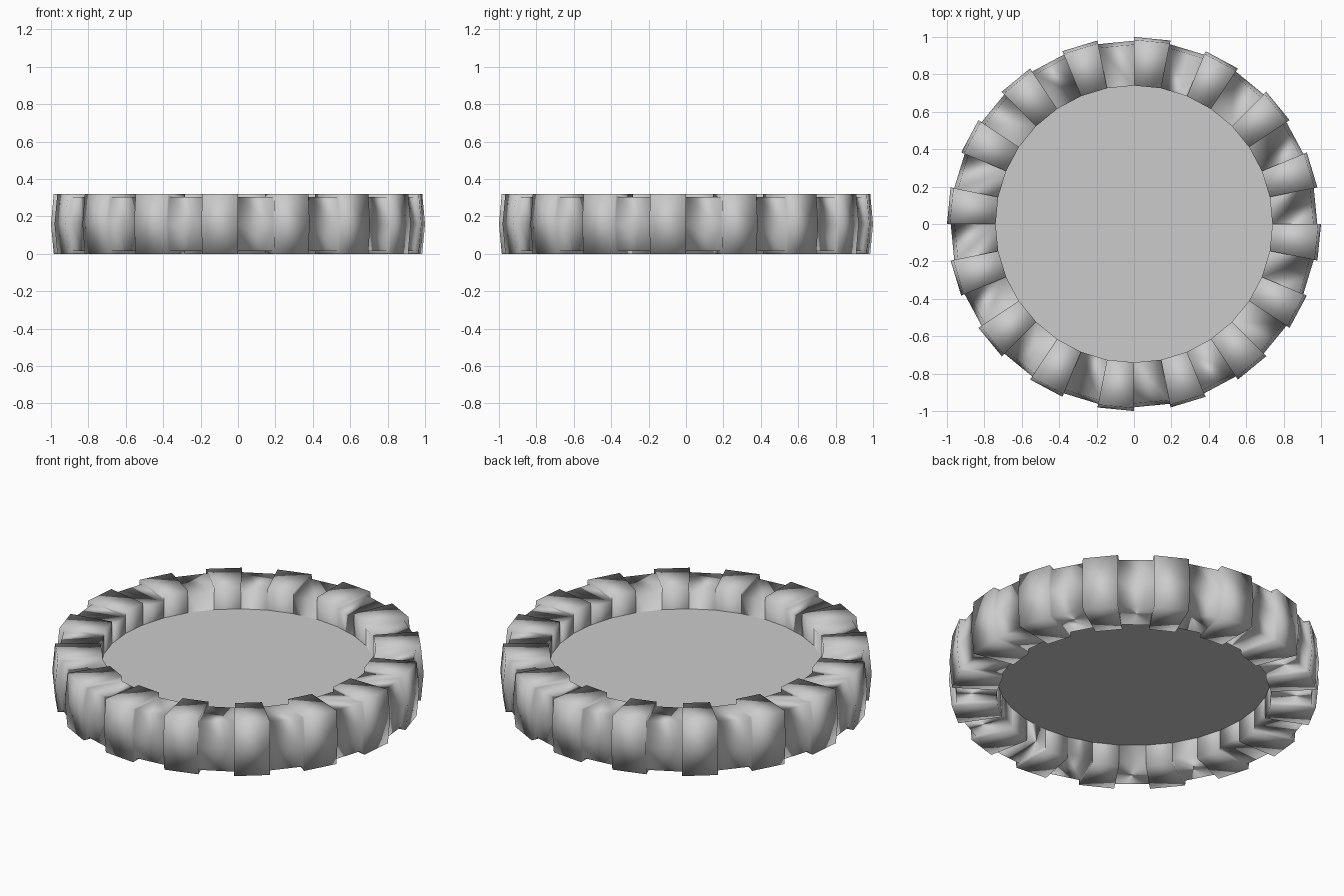
import bpy, bmesh
from math import cos, sin, pi

if "Cube" in bpy.data.objects:
    bpy.data.objects.remove(bpy.data.objects["Cube"])

SEGMENTS = 32
MID_Z = 0.16


def mirrored(half):
    """Upper half of a cross-section (radius, height above middle) -> closed loop."""
    lower = [(r, -h) for r, h in reversed(half) if h > 0]
    return [(r, MID_Z + h) for r, h in half + lower]


# Tyre cross-sections: groove and raised lug
groove = mirrored([(0.74, 0.132), (0.96, 0.145), (0.98, 0.0)])
lug = mirrored([(0.74, 0.16), (0.985, 0.16), (1.0, 0.0)])


def build_tyre():
    bm = bmesh.new()
    n = len(groove)

    def ring_of(profile, k):
        a = 2 * pi * k / SEGMENTS
        return [bm.verts.new((r * cos(a), r * sin(a), z)) for r, z in profile]

    low = [ring_of(groove, k) for k in range(SEGMENTS)]
    high = [ring_of(lug, k) for k in range(SEGMENTS)]
    for k in range(SEGMENTS):
        nxt = (k + 1) % SEGMENTS
        loops = high if k % 2 else low
        for i in range(n):
            j = (i + 1) % n
            # segment surface
            bm.faces.new((loops[k][i], loops[k][j], loops[nxt][j], loops[nxt][i]))
            # step between groove and lug (inner wall is flush)
            if i != n - 1:
                bm.faces.new((low[k][i], low[k][j], high[k][j], high[k][i]))
    # close the small flush slivers on the inner wall
    bmesh.ops.holes_fill(bm, edges=[e for e in bm.edges if e.is_boundary], sides=4)
    bmesh.ops.recalc_face_normals(bm, faces=bm.faces[:])
    mesh = bpy.data.meshes.new("tyre")
    bm.to_mesh(mesh)
    bm.free()
    for p in mesh.polygons:
        p.use_smooth = True
    obj = bpy.data.objects.new("tyre", mesh)
    bpy.context.collection.objects.link(obj)


build_tyre()

# Flat plate closing the middle
bpy.ops.mesh.primitive_cylinder_add(vertices=SEGMENTS, radius=0.74, depth=0.06,
                                    location=(0, 0, MID_Z))
plate = bpy.context.object
plate.name = "centre_plate"
bpy.ops.object.shade_smooth_by_angle()
